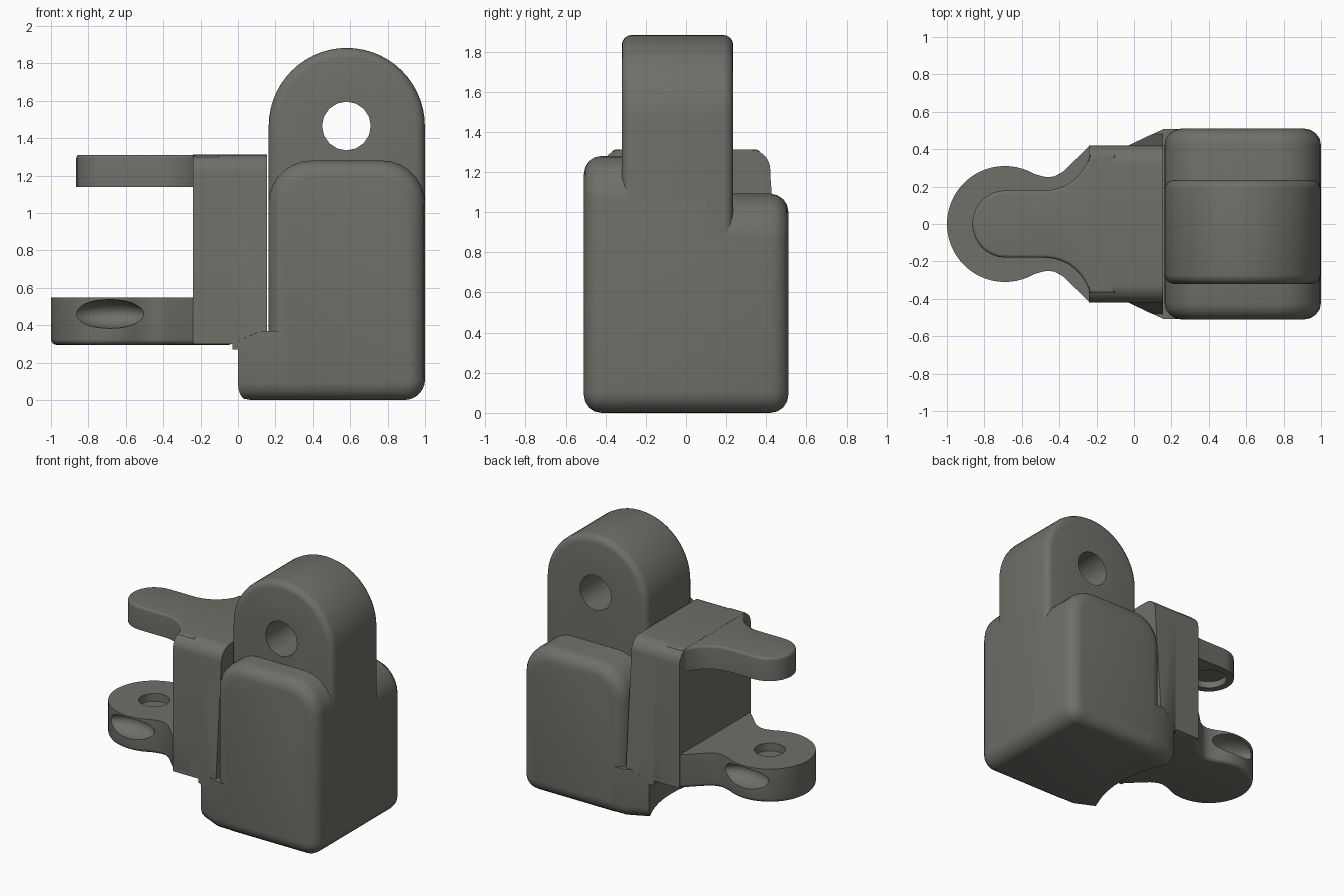
import bpy, bmesh, math
from mathutils import Vector

if "Cube" in bpy.data.objects:
    bpy.data.objects.remove(bpy.data.objects["Cube"])


def rounded(pts, seg=7):
    """Polygon of (a, b, radius) corners -> outline with filleted corners."""
    out = []
    for i, (x, y, r) in enumerate(pts):
        p = Vector((x, y))
        if r == 0:
            out.append((x, y))
            continue
        u = (Vector(pts[i - 1][:2]) - p).normalized()
        v = (Vector(pts[(i + 1) % len(pts)][:2]) - p).normalized()
        half = u.angle(v) / 2
        c = p + (u + v).normalized() * (r / math.sin(half))
        s = p + u * (r / math.tan(half)) - c
        e = p + v * (r / math.tan(half)) - c
        turn = math.atan2(s.x * e.y - s.y * e.x, s.dot(e))
        a0 = math.atan2(s.y, s.x)
        for k in range(seg + 1):
            a = a0 + turn * k / seg
            out.append((c.x + r * math.cos(a), c.y + r * math.sin(a)))
    return out


def finish(name, bm):
    bmesh.ops.recalc_face_normals(bm, faces=bm.faces)
    me = bpy.data.meshes.new(name)
    bm.to_mesh(me)
    bm.free()
    ob = bpy.data.objects.new(name, me)
    bpy.context.collection.objects.link(ob)
    return ob


def prism(name, outline, axis, lo, hi, bevel=0, ends=()):
    """Extrude an outline along an axis and round the rims of the listed ends."""
    k = "xyz".index(axis)

    def place(a, b, t):
        co = [a, b]
        co.insert(k, t)
        return co
    bm = bmesh.new()
    rings = [[bm.verts.new(place(a, b, t)) for a, b in outline] for t in (lo, hi)]
    n = len(outline)
    bm.faces.new(rings[0])
    bm.faces.new(rings[1])
    for i in range(n):
        j = (i + 1) % n
        bm.faces.new((rings[0][i], rings[0][j], rings[1][j], rings[1][i]))
    bmesh.ops.recalc_face_normals(bm, faces=bm.faces)
    rim = [e for e in bm.edges
           if any(all(abs(v.co[k] - t) < 1e-5 for v in e.verts) for t in ends)]
    if bevel:
        bmesh.ops.bevel(bm, geom=rim, offset=bevel, segments=4, profile=0.5,
                        affect='EDGES', clamp_overlap=True)
    return finish(name, bm)


def circle(cx, cy, r, n=32):
    return [(cx + r * math.cos(2 * math.pi * i / n), cy + r * math.sin(2 * math.pi * i / n))
            for i in range(n)]


def mirrored(half):
    """Close an outline symmetric about b = 0."""
    return half + [(a, -b) for a, b in reversed(half) if abs(b) > 1e-6]


def cut(ob, cutter):
    cutter.hide_render = True
    m = ob.modifiers.new("cut", 'BOOLEAN')
    m.operation, m.solver, m.object = 'DIFFERENCE', 'EXACT', cutter
    bpy.context.view_layer.objects.active = ob
    bpy.ops.object.modifier_apply(modifier=m.name)
    bpy.data.objects.remove(cutter)


# Body: two side shells of different heights
parts = []
for name, y0, y1, outer, top in (("front_shell", -0.51, 0.1, -0.51, 1.28),
                                 ("back_shell", -0.1, 0.51, 0.51, 1.092)):
    shape = rounded([(0.163, 0, 0.11), (1, 0, 0.11), (1, top, 0.23), (0.163, top, 0.23)])
    parts.append(prism(name, shape, 'y', y0, y1, 0.09, (outer,)))

# Tall central lug with a pin hole
lug_top = [(0.5815 + 0.4175 * math.cos(math.pi * i / 28), 1.465 + 0.4175 * math.sin(math.pi * i / 28))
           for i in range(29)]
lug = prism("pin_lug", [(0.164, 0.12), (0.999, 0.12)] + lug_top, 'y', -0.32, 0.235, 0.05, (-0.32, 0.235))
cut(lug, prism("pin_cutter", circle(0.58, 1.465, 0.13, 16), 'y', -1, 1))
parts.append(lug)

# Lower body joining the bracket, hollowed by a round clearance
base = prism("lower_body", mirrored([(-0.03, 0.42), (0.16, 0.509), (0.4, 0.509)]), 'z', 0.001, 0.37, 0.092, (0.001,))
cut(base, prism("clearance_cutter", circle(-0.69, 0, 0.815, 64), 'z', -0.2, 0.27))
parts.append(base)

# Bracket upright
upright = rounded([(-0.42, 0.3, 0), (0.42, 0.3, 0), (0.42, 1.312, 0.1), (-0.42, 1.312, 0.1)])
parts.append(prism("bracket_upright", upright, 'x', -0.24, 0.156))

# Sloping gussets that widen the upright toward the body
for s in (-1, 1):
    bm = bmesh.new()
    for x, y, z in ((-0.03, 0.42, 0.3), (-0.03, 0.42, 1.19), (0.156, 0.42, 1.19),
                    (0.1, 0.482, 0.36), (0.156, 0.482, 0.36),
                    (-0.03, 0.3, 0.3), (0.156, 0.3, 0.36), (0.156, 0.3, 1.19)):
        bm.verts.new((x, s * y, z))
    bmesh.ops.convex_hull(bm, input=bm.verts)
    parts.append(finish("bracket_gusset", bm))

# Upper arm with a blind socket underneath
arm = rounded([(-0.865, -0.18, 0.179), (-0.865, 0.18, 0.179), (-0.3, 0.18, 0.25), (-0.235, 0.37, 0),
               (-0.1, 0.37, 0), (-0.1, -0.37, 0), (-0.235, -0.37, 0), (-0.3, -0.18, 0.25)])
upper = prism("upper_arm", arm, 'z', 1.14, 1.311, 0.045, (1.311,))
cut(upper, prism("socket_cutter", circle(-0.69, 0, 0.125), 'z', 1.0, 1.19))
parts.append(upper)

# Lower arm with a round end, blind socket and side dimples
half = [(-0.69 + 0.31 * math.cos(math.radians(a)), 0.31 * math.sin(math.radians(a)))
        for a in range(180, 59, -6)]
half[0] = (-1.0, 0.0)
half += [(-0.49, 0.255), (-0.46, 0.25), (-0.425, 0.255), (-0.38, 0.28), (-0.235, 0.42), (-0.02, 0.42)]
lower = prism("lower_arm", mirrored(half), 'z', 0.295, 0.548, 0.03, (0.295,))
cut(lower, prism("socket_cutter", circle(-0.69, 0, 0.105), 'z', 0.49, 0.7))
for s in (-1, 1):
    bm = bmesh.new()
    bmesh.ops.create_uvsphere(bm, u_segments=28, v_segments=16, radius=1)
    bmesh.ops.scale(bm, vec=(0.2, 0.12, 0.077), verts=bm.verts)
    bmesh.ops.translate(bm, vec=(-0.685, s * 0.31, 0.46), verts=bm.verts)
    cut(lower, finish("dimple_cutter", bm))
parts.append(lower)

# Smooth shading with crisp edges
bpy.ops.object.select_all(action='DESELECT')
for ob in parts:
    ob.select_set(True)
bpy.context.view_layer.objects.active = parts[0]
bpy.ops.object.shade_smooth_by_angle(angle=math.radians(28))

# Dark grey-brown finish
paint = bpy.data.materials.new("dark_grey")
paint.diffuse_color = (0.16, 0.16, 0.14, 1)
paint.use_nodes = True
paint.node_tree.nodes["Principled BSDF"].inputs["Base Color"].default_value = paint.diffuse_color
for ob in parts:
    ob.data.materials.clear()
    ob.data.materials.append(paint)
